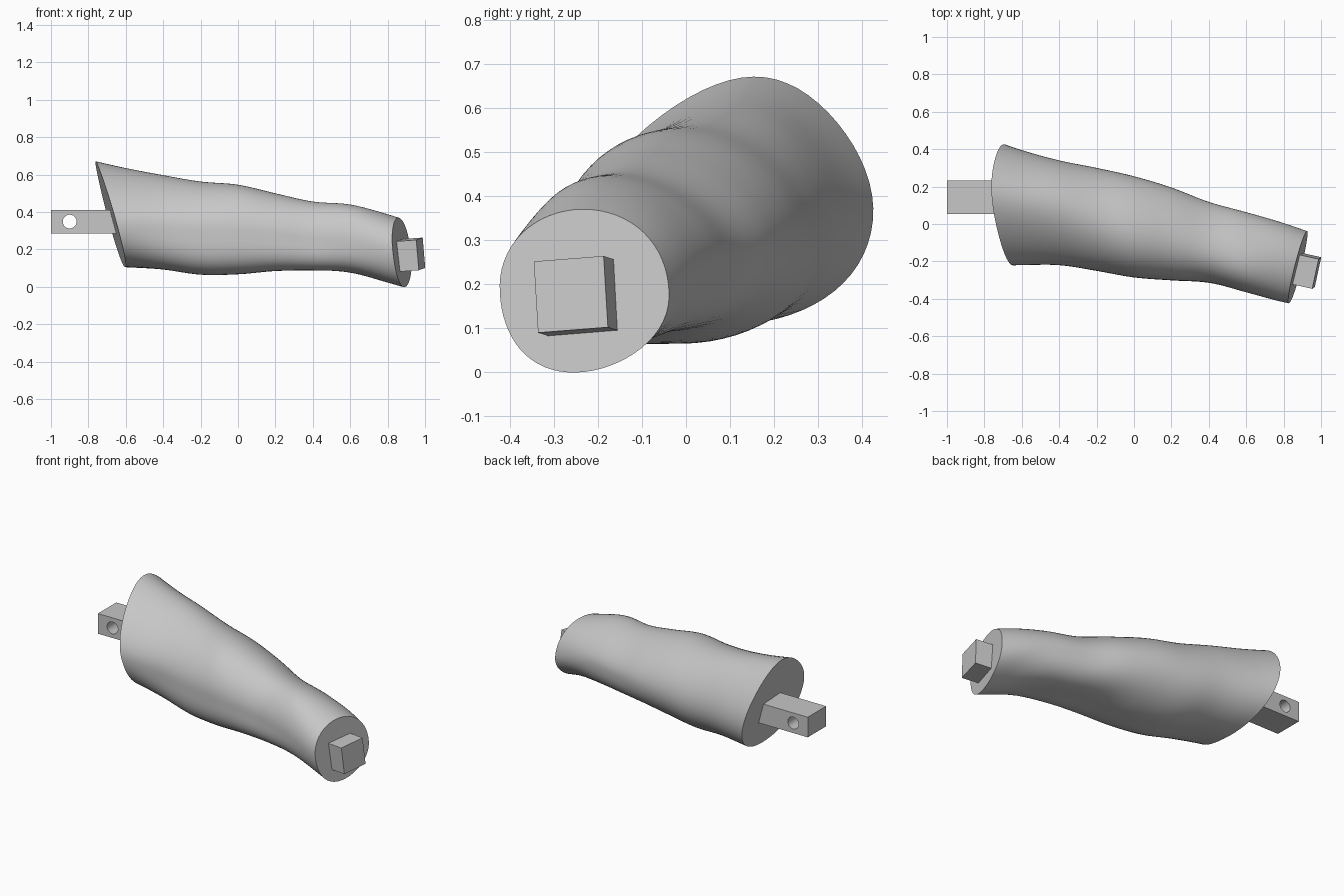
import bpy, bmesh
from math import sin, cos, pi, radians
from mathutils import Vector, Matrix, Euler

cube = bpy.data.objects.get("Cube")
if cube:
    bpy.data.objects.remove(cube)

grey = bpy.data.materials.new("matte grey")
grey.use_nodes = True
grey.diffuse_color = (0.57, 0.57, 0.57, 1)
grey.node_tree.nodes["Principled BSDF"].inputs["Base Color"].default_value = (0.57, 0.57, 0.57, 1)


def make_object(name, bm):
    bmesh.ops.recalc_face_normals(bm, faces=bm.faces)
    mesh = bpy.data.meshes.new(name)
    bm.to_mesh(mesh)
    bm.free()
    mesh.materials.append(grey)
    obj = bpy.data.objects.new(name, mesh)
    bpy.context.collection.objects.link(obj)
    return obj


def smooth(obj):
    bpy.ops.object.select_all(action="DESELECT")
    obj.select_set(True)
    bpy.context.view_layer.objects.active = obj
    bpy.ops.object.shade_smooth_by_angle(angle=radians(35))


def spline(values, x, start=-0.8, step=0.2):
    """Smooth curve through evenly spaced values."""
    f = min(max((x - start) / step, 0), len(values) - 1.001)
    i = int(f)
    t = f - i
    p1, p2 = values[i], values[i + 1]
    p0 = values[i - 1] if i > 0 else 2 * p1 - p2
    p3 = values[i + 2] if i + 2 < len(values) else 2 * p2 - p1
    return p1 + 0.5 * t * (p2 - p0 + t * (2*p0 - 5*p1 + 4*p2 - p3 + t * (3*(p1 - p2) + p3 - p0)))


# Limb outline at every 0.2 along x
TOP = [.68, .635, .597, .563, .546, .50, .456, .44, .388, .323]
BOTTOM = [.115, .105, .093, .066, .068, .087, .09, .076, .023, -.035]
BACK = [.465, .395, .34, .30, .255, .195, .118, .063, .005, -.065]
FRONT = [-.225, -.22, -.22, -.25, -.285, -.30, -.313, -.365, -.418, -.455]
# Sideways shift of the crest and the underside, and taper of the upper half
CREST = [.04, .04, .03, 0, -.025, -.03, -.04, -.04, 0, .02]
UNDER = [0, 0, -.01, -.02, -.02, -.02, -.02, -.03, -.04, -.04]
TAPER = [.2, .18, .12, .07, .05, .06, .07, .05, 0, 0]
# Extra fullness of the lower front and lower back
LOW_FRONT = [0, .01, .03, .035, .035, .035, .03, .015, 0, 0]
LOW_BACK = [0, 0, 0, 0, 0, .01, .02, .02, 0, 0]


def limb_point(t, a):
    """Point on the limb; t runs between the two slanted cut planes."""
    x, s, c = -0.68 + 1.555 * t, sin(a), cos(a)
    for _ in range(6):
        top, low, back, front = (spline(v, x) for v in (TOP, BOTTOM, BACK, FRONT))
        taper = spline(TAPER, x)
        width = (back - front) / 2 * (1 - taper * max(s, 0) ** 2)
        y = (back + front) / 2 + width * c + spline(CREST if s > 0 else UNDER, x) * s * s
        z = (top + low) / 2 + (top - low) / 2 * s - 0.2 * taper * c * c
        if s < 0:
            bulge = spline(LOW_FRONT if c < 0 else LOW_BACK, x) * sin(2 * a) ** 2
            y += bulge * c
            z += bulge * s
        near = -0.682 - 0.27 * (z - 0.39) - 0.06 * (y - 0.1)
        far = 0.875 + 0.25 * (y + 0.235) - 0.1 * (z - 0.19)
        x = near + (far - near) * t
    return Vector((x, y, z))


# Limb: lofted rings closed by flat slanted ends
SIDES, RINGS = 64, 48
bm = bmesh.new()
rings = [[bm.verts.new(limb_point(i / RINGS, 2 * pi * j / SIDES)) for j in range(SIDES)]
         for i in range(RINGS + 1)]
for r, q in zip(rings, rings[1:]):
    for j in range(SIDES):
        k = (j + 1) % SIDES
        bm.faces.new((r[j], r[k], q[k], q[j]))
bm.faces.new(rings[0])
bm.faces.new(rings[-1])
smooth(make_object("limb", bm))


def block(name, centre, size, rotation=(0, 0, 0)):
    bm = bmesh.new()
    turn = Euler([radians(d) for d in rotation]).to_matrix().to_4x4()
    bmesh.ops.create_cube(bm, size=1, matrix=Matrix.Translation(centre) @ turn @ Matrix.Diagonal((*size, 1)))
    return make_object(name, bm)


# Short tilted peg at the narrow end
tilt = (4.4, -4, -12.5)
axis = Euler([radians(d) for d in tilt]).to_matrix() @ Vector((1, 0, 0))
block("narrow_end_peg", Vector((.977, -.262, .176)) - axis * .1, (.2, .163, .163), tilt)

# Level peg at the wide end, with a pin hole bored through it
peg = block("wide_end_peg", (-.8, .143, .349), (.4, .18, .125))
bm = bmesh.new()
bmesh.ops.create_cone(bm, cap_ends=True, segments=32, radius1=.037, radius2=.037, depth=.5,
                      matrix=Matrix.Translation((-.9, .143, .349)) @ Matrix.Rotation(pi / 2, 4, "X"))
cutter = make_object("pin_hole_cutter", bm)
cutter.hide_render = True
bore = peg.modifiers.new("pin hole", "BOOLEAN")
bore.operation = "DIFFERENCE"
bore.solver = "EXACT"
bore.object = cutter
bpy.context.view_layer.update()
baked = bpy.data.meshes.new_from_object(peg.evaluated_get(bpy.context.evaluated_depsgraph_get()))
peg.modifiers.clear()
peg.data = baked
bpy.data.objects.remove(cutter)
smooth(peg)
